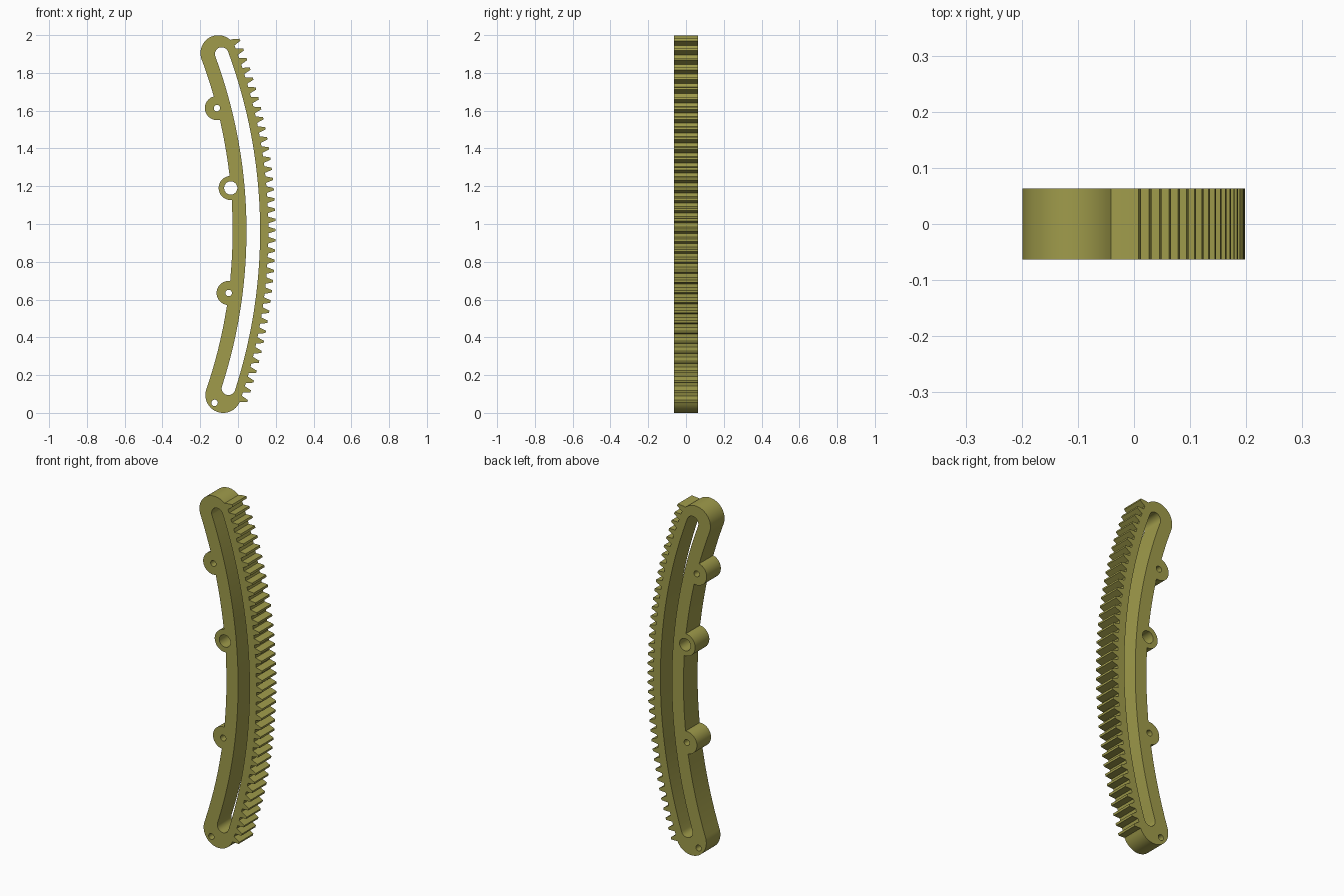
import bpy
import bmesh
from math import sin, cos, pi

cube = bpy.data.objects.get("Cube")
if cube:
    bpy.data.objects.remove(cube, do_unlink=True)

CENTRE = (-2.624, 0.963)        # centre of the big arc in the x-z plane
R_MID, HALF = 2.69, 0.0945      # body midline radius and half width
R_IN, R_ROOT, R_TIP = R_MID - HALF, R_MID + HALF, 2.822
R_SLOT, SLOT_HALF = 2.705, 0.036
TOP, BOTTOM = 0.3577, -0.3288   # angles of the rounded ends
TEETH, FIRST, PITCH = 37, -0.325, 0.01922
HALF_DEPTH = 0.0635
BOSS_R = 0.064
BOSSES = [(0.2534, 0.017), (0.0878, 0.035), (-0.1268, 0.017)]  # angle, hole


def polar(r, a, origin=CENTRE):
    return (origin[0] + r * cos(a), origin[1] + r * sin(a))


def arc(origin, r, a, b, n):
    return [polar(r, a + (b - a) * i / n, origin) for i in range(n + 1)]


def circle(origin, r, n=28):
    return arc(origin, r, 0, 2 * pi, n)[:-1]


# Toothed outer edge, running upwards
outline = []
for i in range(TEETH):
    a = FIRST + i * PITCH
    for r, off in ((R_ROOT, -0.0062), (R_ROOT + 0.018, -0.0043), (R_TIP, -0.0021),
                   (R_TIP, 0.0021), (R_ROOT + 0.018, 0.0043), (R_ROOT, 0.0062)):
        outline.append(polar(r, a + off))

# Rounded top end
outline += arc(polar(R_MID, TOP), HALF, TOP + 0.48, TOP + pi, 24)

# Inner edge with half-round bosses, running downwards
boss_span = BOSS_R / R_IN
start = TOP
for a, hole in BOSSES:
    outline += arc(CENTRE, R_IN, start, a + boss_span, 12)[1:-1]
    outline += arc(polar(R_IN, a), BOSS_R, a + pi / 2, a + 3 * pi / 2, 20)
    start = a - boss_span
outline += arc(CENTRE, R_IN, start, BOTTOM, 14)[1:-1]

# Rounded bottom end
outline += arc(polar(R_MID, BOTTOM), HALF, BOTTOM + pi, BOTTOM + 2 * pi - 0.08, 24)

# Curved slot and bolt holes
s_top, s_bot = 0.3536, -0.313
slot = arc(CENTRE, R_SLOT + SLOT_HALF, s_bot, s_top, 48)
slot += arc(polar(R_SLOT, s_top), SLOT_HALF, s_top, s_top + pi, 14)[1:-1]
slot += arc(CENTRE, R_SLOT - SLOT_HALF, s_top, s_bot, 48)
slot += arc(polar(R_SLOT, s_bot), SLOT_HALF, s_bot + pi, s_bot + 2 * pi, 14)[1:-1]
loops = [outline, slot, circle((-0.124, 0.053), 0.017)]
loops += [circle(polar(R_IN, a), hole) for a, hole in BOSSES]

# Filled and extruded profile
curve = bpy.data.curves.new("rack_profile", 'CURVE')
curve.dimensions = '2D'
curve.fill_mode = 'BOTH'
curve.extrude = HALF_DEPTH
for pts in loops:
    spline = curve.splines.new('POLY')
    spline.points.add(len(pts) - 1)
    for p, (x, z) in zip(spline.points, pts):
        p.co = (x, z, 0, 1)
    spline.use_cyclic_u = True
rack = bpy.data.objects.new("curved_gear_rack", curve)
bpy.context.collection.objects.link(rack)
rack.rotation_euler.x = pi / 2
bpy.ops.object.select_all(action='DESELECT')
rack.select_set(True)
bpy.context.view_layer.objects.active = rack
bpy.ops.object.convert(target='MESH')
rack = bpy.context.view_layer.objects.active
bpy.ops.object.transform_apply(location=False, rotation=True, scale=False)

# Weld the caps to the walls
bm = bmesh.new()
bm.from_mesh(rack.data)
bmesh.ops.remove_doubles(bm, verts=bm.verts, dist=0.00005)
bmesh.ops.recalc_face_normals(bm, faces=bm.faces)
bm.to_mesh(rack.data)
bm.free()

# Olive material
mat = bpy.data.materials.new("olive")
mat.use_nodes = True
olive = (0.35, 0.33, 0.07, 1)
mat.diffuse_color = olive
mat.node_tree.nodes["Principled BSDF"].inputs["Base Color"].default_value = olive
rack.data.materials.clear()
rack.data.materials.append(mat)
bpy.ops.object.shade_smooth_by_angle(angle=pi / 7)
